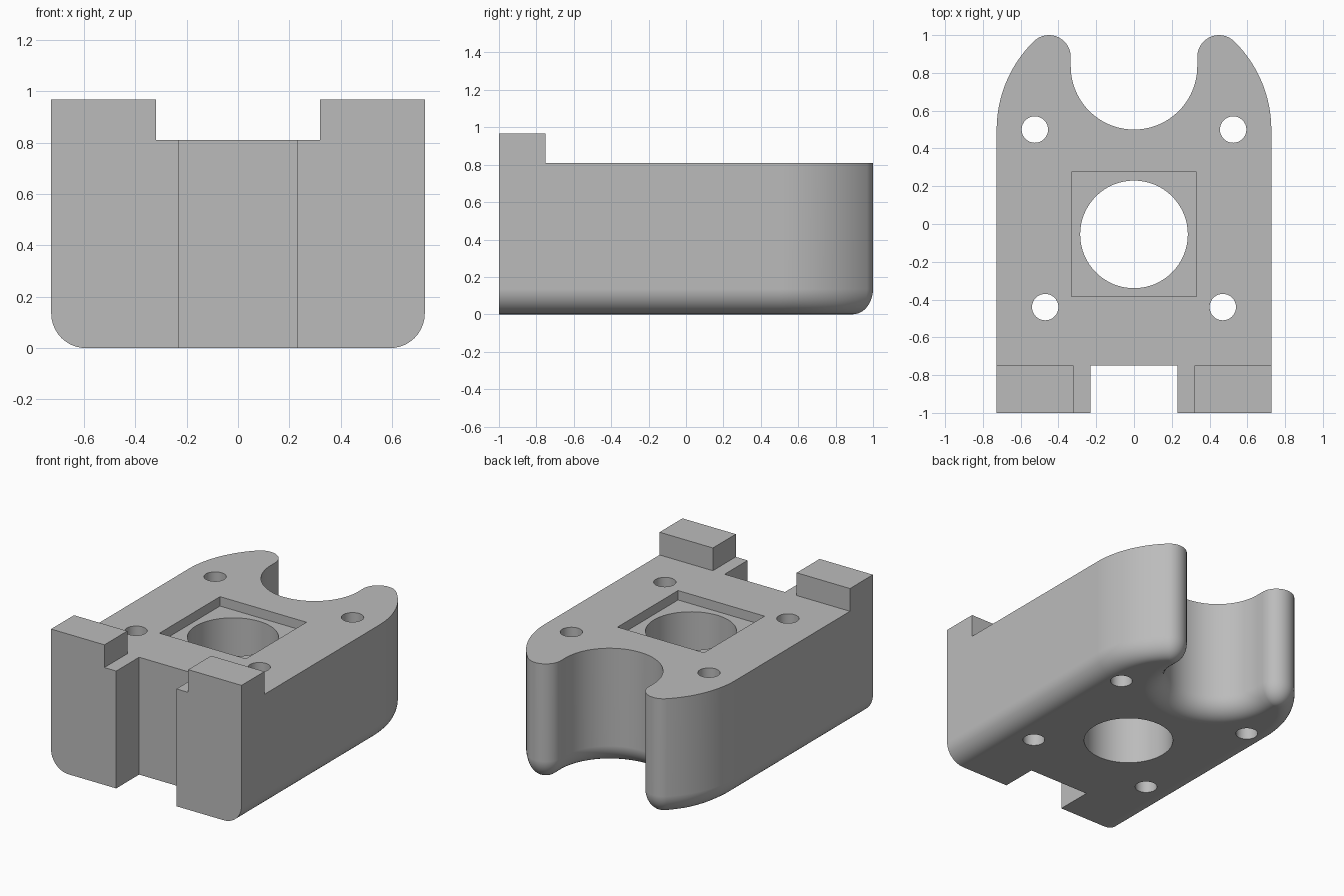
import bpy, bmesh
from math import sin, cos, radians, sqrt, pi
from mathutils import Vector

if "Cube" in bpy.data.objects:
    bpy.data.objects.remove(bpy.data.objects["Cube"])

grey = bpy.data.materials.new("plain grey")
grey.use_nodes = True
grey.diffuse_color = (0.5, 0.5, 0.5, 1)
grey.node_tree.nodes["Principled BSDF"].inputs["Base Color"].default_value = (0.5, 0.5, 0.5, 1)

HALF, TOP, FILLET = 0.727, 0.81, 0.135
SLOT_Y = -0.75


def make_object(name, bm):
    bmesh.ops.recalc_face_normals(bm, faces=bm.faces)
    mesh = bpy.data.meshes.new(name)
    bm.to_mesh(mesh)
    bm.free()
    ob = bpy.data.objects.new(name, mesh)
    bpy.context.collection.objects.link(ob)
    mesh.materials.append(grey)
    return ob


def box(bm, lo, hi):
    verts = bmesh.ops.create_cube(bm, size=1)["verts"]
    for v in verts:
        v.co = Vector([a + (c + 0.5) * (b - a) for a, b, c in zip(lo, hi, v.co)])


def cylinder(bm, x, y, radius, segments):
    verts = bmesh.ops.create_cone(bm, cap_ends=True, segments=segments, radius1=radius,
                                  radius2=radius, depth=2)["verts"]
    bmesh.ops.translate(bm, verts=verts, vec=(x, y, 0.5))


def arc(cx, cy, radius, start, end, steps, inward=1):
    """Points on an arc, each with the direction that leads into the body."""
    pts = []
    for i in range(steps + 1):
        a = radians(start + (end - start) * i / steps)
        d = Vector((cos(a), sin(a)))
        pts.append((Vector((cx, cy)) + d * radius, -d * inward))
    return pts


# Right half of the outline: straight side, shoulder, horn tip, concave bay
half = [(Vector((HALF, -1)), Vector((-1, 0)))]
half += arc(0.074, 0.5, 0.653, 0, 45.7, 20)
half += arc(0.45, 0.885, 0.115, 45.7, 180, 20)[1:]
half += arc(0, 0.835, 0.335, 0, -90, 24, inward=-1)
mirrored = [(Vector((-p.x, p.y)), Vector((-n.x, n.y))) for p, n in reversed(half[:-1])]
outline = half + mirrored


def ring(bm, inset, z):
    verts = []
    for p, n in outline:
        # The narrow horns take a slightly smaller rounding
        t = min(max((p.y - 0.6) / 0.25, 0), 1)
        q = p + n * inset * (1 - 0.19 * t)
        verts.append(bm.verts.new((q.x, q.y, z)))
    return verts


# Body with rounded lower edge
bm = bmesh.new()
rings = []
for i in range(11):
    a = i / 10 * pi / 2
    rings.append(ring(bm, FILLET * (1 - sin(a)), FILLET * (1 - cos(a))))
rings.append(ring(bm, 0, TOP))
for low, high in zip(rings, rings[1:]):
    for i in range(len(low)):
        j = (i + 1) % len(low)
        bm.faces.new((low[i], low[j], high[j], high[i]))
bm.faces.new(rings[0][::-1])
bm.faces.new(rings[-1])
body = make_object("body", bm)

# Cutters: front slot, square pocket, centre bore, four screw holes
cutters = []


def cutter(name, build, *args):
    bm = bmesh.new()
    build(bm, *args)
    ob = make_object(name, bm)
    ob.hide_render = True
    cutters.append(ob)


cutter("slot_cutter", box, (-0.23, -1.2, -0.2), (0.23, SLOT_Y, 1.2))
cutter("pocket_cutter", box, (-0.33, -0.385, TOP - 0.065), (0.33, 0.275, 1.2))
cutter("bore_cutter", cylinder, 0, -0.055, 0.285, 64)
for side, s in (("left", 1), ("right", -1)):
    cutter(side + "_back_hole_cutter", cylinder, 0.525 * s, 0.5, 0.07, 32)
    cutter(side + "_front_hole_cutter", cylinder, 0.47 * s, -0.44, 0.07, 32)

for c in cutters:
    mod = body.modifiers.new(c.name, "BOOLEAN")
    mod.operation, mod.object, mod.solver = "DIFFERENCE", c, "EXACT"

# Bake the cuts into the body, then drop the cutters
bpy.context.view_layer.update()
graph = bpy.context.evaluated_depsgraph_get()
cut_mesh = bpy.data.meshes.new_from_object(body.evaluated_get(graph))
body.modifiers.clear()
body.data = cut_mesh
for c in cutters:
    bpy.data.objects.remove(c)

bpy.ops.object.select_all(action="DESELECT")
body.select_set(True)
bpy.context.view_layer.objects.active = body
bpy.ops.object.shade_smooth_by_angle(angle=radians(30))
weighted = body.modifiers.new("even shading", "WEIGHTED_NORMAL")
weighted.keep_sharp = True

# Raised stop blocks at the front corners
for side, s in (("left", 1), ("right", -1)):
    bm = bmesh.new()
    xs = sorted((0.32 * s, HALF * s))
    box(bm, (xs[0], -1, TOP), (xs[1], SLOT_Y, 0.967))
    make_object(side + "_stop_block", bm)
